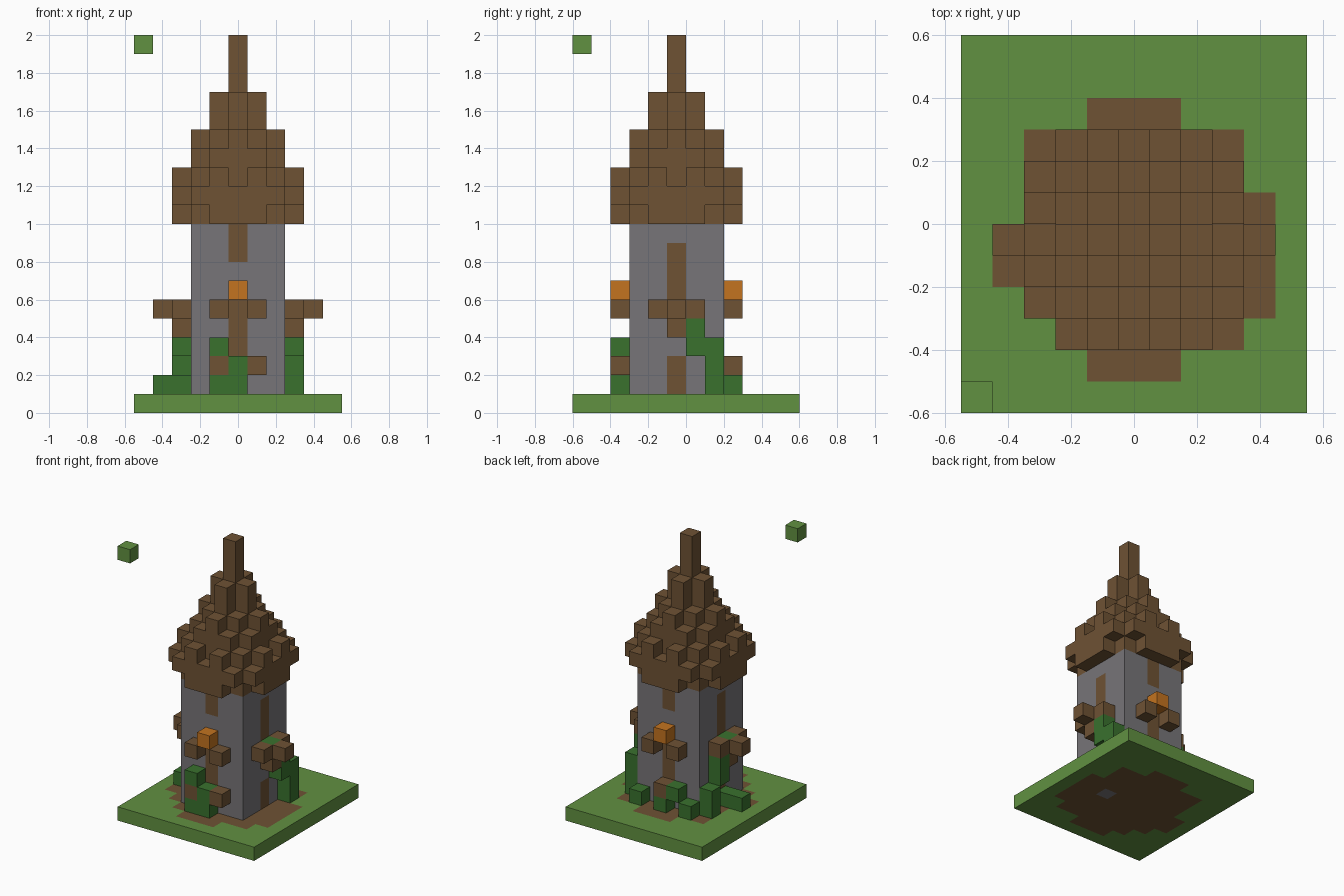
import bpy
import bmesh
from mathutils import Vector

cube = bpy.data.objects.get("Cube")
if cube:
    bpy.data.objects.remove(cube, do_unlink=True)

UNIT = 0.1
COLOURS = {
    "grass green": (0.120, 0.282, 0.053),
    "wood brown": (0.156, 0.084, 0.034),
    "stone grey": (0.184, 0.178, 0.188),
    "leaf green": (0.041, 0.165, 0.027),
    "lantern orange": (0.546, 0.172, 0.014),
}
GRASS, WOOD, STONE, LEAF, LAMP = COLOURS
materials = {}
for name, rgb in COLOURS.items():
    mat = bpy.data.materials.new(name)
    mat.use_nodes = True
    mat.diffuse_color = (*rgb, 1)
    bsdf = next(n for n in mat.node_tree.nodes if n.type == 'BSDF_PRINCIPLED')
    bsdf.inputs["Base Color"].default_value = (*rgb, 1)
    bsdf.inputs["Roughness"].default_value = 0.9
    materials[name] = mat

parts = {}  # part name -> {cell: colour}


def fill(part, colour, xs, ys, zs):
    """Fill a block of cells; each range is a number or an inclusive pair."""
    def span(r):
        return range(r[0], r[1] + 1) if isinstance(r, tuple) else (r,)
    cells = parts.setdefault(part, {})
    for x in span(xs):
        for y in span(ys):
            for z in span(zs):
                cells[x, y, z] = colour


# Grass slab with a worn earth patch through it
fill("ground", GRASS, (-5, 5), (-5, 6), 0)
patch = {4: (-1, 1), 3: (-3, 3), 2: (-3, 3), 1: (-3, 4), 0: (-4, 4),
         -1: (-4, 4), -2: (-3, 4), -3: (-2, 3), -4: (-1, 1)}
for row, width in patch.items():
    fill("ground", WOOD, width, row, 0)
fill("ground", STONE, 2, 0, 0)

# Stone tower with timber strips set flush in each wall
fill("tower", STONE, (-2, 2), (-2, 2), (1, 9))
for side in (-2, 2):
    fill("tower", WOOD, 0, side, (3, 5))
    fill("tower", WOOD, 0, side, (8, 9))
    fill("tower", WOOD, side, 0, (1, 2))
    fill("tower", WOOD, side, 0, (4, 8))

# Stepped roof: column tops by distance from the axis
tops = {(0, 0): 19, (0, 1): 16, (1, 1): 14, (0, 2): 14, (1, 2): 13,
        (2, 2): 12, (0, 3): 11, (1, 3): 12, (2, 3): 11}
for x in range(-3, 4):
    for y in range(-3, 4):
        key = tuple(sorted((abs(x), abs(y))))
        if key in tops:
            fill("roof", WOOD, x, y, (11 if key == (2, 3) else 10, tops[key]))

# Lanterns and brackets on front and back
for name, y in (("front", -3), ("back", 3)):
    fill(name + "_lantern", LAMP, 0, y, 6)
    for x in (-1, 1):
        fill(name + "_brackets", WOOD, x, y, 5)

# Planted brackets on both sides
for name, s in (("right", -1), ("left", 1)):
    for y in (-1, 1):
        fill(name + "_planter", WOOD, 3 * s, y, 5)
    fill(name + "_planter", WOOD, 4 * s, 0, 5)
    fill(name + "_planter", WOOD, 3 * s, 0, 4)
    fill(name + "_planter", LEAF, 3 * s, 0, 5)
    fill(name + "_vine", LEAF, 3 * s, 1, (3, 4))

# Side shrubs
fill("left_vine", LEAF, 3, 2, (1, 3))
fill("right_vine", LEAF, -3, 2, (1, 2))
fill("right_shrub", LEAF, (-4, -3), 0, 1)

# Front shrub
fill("front_shrub", LEAF, -1, -3, (1, 3))
fill("front_shrub", WOOD, -1, -3, 2)
fill("front_shrub", LEAF, 0, -3, (1, 2))
fill("front_shrub", WOOD, 1, -3, 2)

# Back shrub
fill("back_shrub", LEAF, (-2, 2), 3, 1)
for x in (-1, 1):
    del parts["back_shrub"][x, 3, 1]
fill("back_shrub", WOOD, 0, 3, 2)
fill("back_shrub", LEAF, -1, 3, 2)

# Loose floating block
fill("floating_block", GRASS, -5, -5, 19)

# Turn each part into a mesh of its exposed cell faces
occupied = {cell for cells in parts.values() for cell in cells}
AXES = [Vector(v) for v in ((1, 0, 0), (0, 1, 0), (0, 0, 1))]
for part, cells in parts.items():
    palette = sorted(set(cells.values()))
    bm = bmesh.new()
    for cell, colour in cells.items():
        centre = Vector(cell) + Vector((0, -0.5, 0.5))
        for a in range(3):
            for sign in (-1, 1):
                normal = AXES[a] * sign
                if tuple(int(c) for c in Vector(cell) + normal) in occupied:
                    continue
                u, v = AXES[(a + 1) % 3] * sign, AXES[(a + 2) % 3]
                corners = (-u - v, u - v, u + v, v - u)
                verts = [bm.verts.new((centre + (normal + c) / 2) * UNIT)
                         for c in corners]
                bm.faces.new(verts).material_index = palette.index(colour)
    bmesh.ops.remove_doubles(bm, verts=bm.verts[:], dist=UNIT / 100)
    mesh = bpy.data.meshes.new(part)
    for colour in palette:
        mesh.materials.append(materials[colour])
    bm.to_mesh(mesh)
    bm.free()
    bpy.context.collection.objects.link(bpy.data.objects.new(part, mesh))
